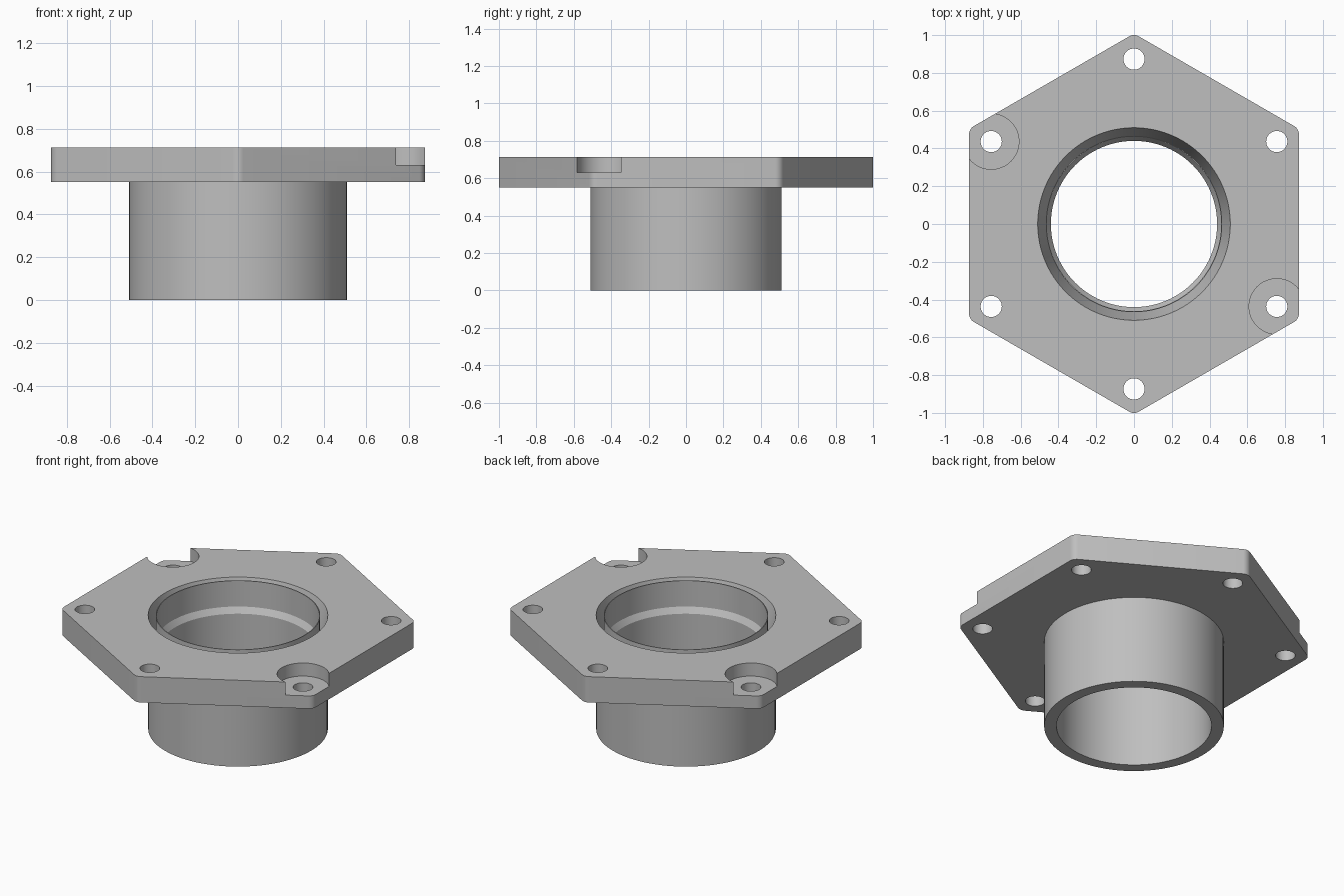
import bpy, bmesh
from math import sin, cos, pi, radians

cube = bpy.data.objects.get("Cube")
if cube:
    bpy.data.objects.remove(cube)

BASE_Z, TOP_Z = 0.55, 0.712      # flange faces
APOTHEM, CORNER_R = 0.873, 0.05  # hexagon size and corner rounding
BOLT_RING = 0.873
TUBE_R, BORE_R, SLEEVE_R = 0.51, 0.44, 0.467

steel = bpy.data.materials.new("brushed_grey")
steel.use_nodes = True
GREY = (0.52, 0.52, 0.52, 1)
steel.diffuse_color = GREY
steel.node_tree.nodes["Principled BSDF"].inputs["Base Color"].default_value = GREY


def make_object(name, bm):
    bmesh.ops.recalc_face_normals(bm, faces=bm.faces)
    mesh = bpy.data.meshes.new(name)
    bm.to_mesh(mesh)
    bm.free()
    mesh.materials.append(steel)
    obj = bpy.data.objects.new(name, mesh)
    bpy.context.collection.objects.link(obj)
    return obj


def select_only(obj):
    bpy.ops.object.select_all(action='DESELECT')
    obj.select_set(True)
    bpy.context.view_layer.objects.active = obj


def lathe(name, profile, steps=96):
    """Revolve a closed (radius, height) outline about the z axis."""
    bm = bmesh.new()
    rings = [[bm.verts.new((r * cos(2 * pi * i / steps), r * sin(2 * pi * i / steps), z))
              for r, z in profile] for i in range(steps)]
    n = len(profile)
    for i in range(steps):
        a, b = rings[i], rings[(i + 1) % steps]
        for j in range(n):
            k = (j + 1) % n
            bm.faces.new((a[j], b[j], b[k], a[k]))
    return make_object(name, bm)


def cut(target, name, x, y, r_low, r_high, z_low, z_high, steps=48):
    """Subtract a cylinder or cone from the target."""
    bm = bmesh.new()
    bmesh.ops.create_cone(bm, cap_ends=True, segments=steps, radius1=r_low,
                          radius2=r_high, depth=z_high - z_low)
    bmesh.ops.translate(bm, verts=bm.verts, vec=(x, y, (z_low + z_high) / 2))
    cutter = make_object(name, bm)
    cutter.hide_render = True
    mod = target.modifiers.new(name, 'BOOLEAN')
    mod.operation, mod.solver, mod.object = 'DIFFERENCE', 'EXACT', cutter
    select_only(target)
    bpy.ops.object.modifier_apply(modifier=mod.name)
    bpy.data.objects.remove(cutter)


# Hexagonal flange with rounded corners
bm = bmesh.new()
outline = []
centre = (APOTHEM - CORNER_R) / cos(pi / 6)
for corner in range(6):
    a = radians(30 + 60 * corner)
    for step in range(7):
        t = a + radians(-30 + 10 * step)
        outline.append(bm.verts.new((centre * cos(a) + CORNER_R * cos(t),
                                     centre * sin(a) + CORNER_R * sin(t), BASE_Z)))
face = bm.faces.new(outline)
raised = bmesh.ops.extrude_face_region(bm, geom=[face])["geom"]
bmesh.ops.translate(bm, vec=(0, 0, TOP_Z - BASE_Z),
                    verts=[v for v in raised if isinstance(v, bmesh.types.BMVert)])
flange = make_object("flange", bm)

# Tapered central opening, continued a little past both faces
slope = (TUBE_R - SLEEVE_R) / (TOP_Z - BASE_Z)
EXTRA = 0.05
cut(flange, "opening", 0, 0, SLEEVE_R - slope * EXTRA, TUBE_R + slope * EXTRA,
    BASE_Z - EXTRA, TOP_Z + EXTRA, 96)

# Bolt holes, two opposite ones with counterbores
for i in range(6):
    a = radians(30 + 60 * i)
    x, y = BOLT_RING * cos(a), BOLT_RING * sin(a)
    if i in (2, 5):
        cut(flange, "counterbore", x, y, 0.147, 0.147, 0.63, 0.8)
    cut(flange, "bolt_hole", x, y, 0.056, 0.056, 0.4, 0.9)

# Tube with an inner sloped ledge and a thin sleeve rising through the flange
inner = SLEEVE_R - 0.005
tube = lathe("tube", [(BORE_R, 0), (TUBE_R, 0), (TUBE_R, BASE_Z), (SLEEVE_R, BASE_Z),
                      (SLEEVE_R, TOP_Z), (inner, TOP_Z), (inner, BASE_Z),
                      (BORE_R, BASE_Z - 0.035)])

for obj in (flange, tube):
    select_only(obj)
    bpy.ops.object.shade_smooth_by_angle(angle=radians(25))
